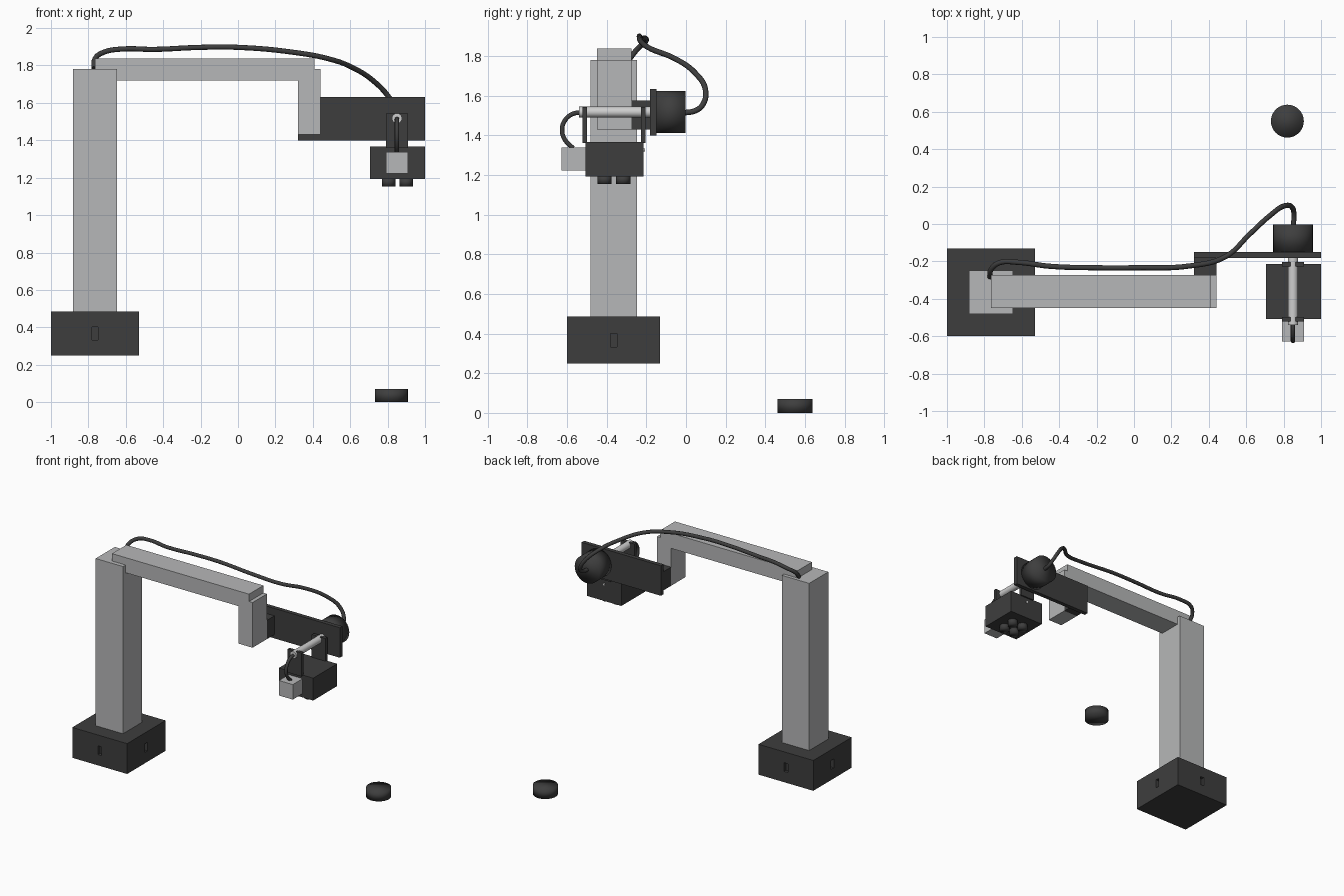
import bpy, math
from mathutils import Vector

if "Cube" in bpy.data.objects:
    bpy.data.objects.remove(bpy.data.objects["Cube"])


def material(name, rgb):
    m = bpy.data.materials.new(name)
    m.diffuse_color = (*rgb, 1)
    m.use_nodes = True
    m.node_tree.nodes["Principled BSDF"].inputs["Base Color"].default_value = m.diffuse_color
    return m


GREY = material("light grey", (0.47, 0.475, 0.48))
DARK = material("charcoal", (0.048, 0.048, 0.048))
STEEL = material("pale steel", (0.62, 0.62, 0.62))


def box(name, x, y, z, mat):
    """Box from (min, max) ranges on each axis."""
    bpy.ops.mesh.primitive_cube_add(size=1, location=[(a + b) / 2 for a, b in (x, y, z)])
    ob = bpy.context.object
    ob.name = name
    ob.scale = [b - a for a, b in (x, y, z)]
    bpy.ops.object.transform_apply(location=False, rotation=False, scale=True)
    ob.data.materials.append(mat)
    return ob


def cylinder(name, start, end, radius, mat, soft=False):
    """Cylinder between two points; soft also smooths over the rims."""
    a, b = Vector(start), Vector(end)
    bpy.ops.mesh.primitive_cylinder_add(vertices=32, radius=radius, depth=(b - a).length,
                                        location=(a + b) / 2)
    ob = bpy.context.object
    ob.name = name
    ob.rotation_euler = (b - a).to_track_quat('Z', 'Y').to_euler()
    ob.data.materials.append(mat)
    if soft:
        bpy.ops.object.shade_smooth()
    else:
        bpy.ops.object.shade_smooth_by_angle()
    return ob


def cable(name, points, radius, mat):
    curve = bpy.data.curves.new(name, 'CURVE')
    curve.dimensions = '3D'
    curve.bevel_depth = radius
    curve.bevel_resolution = 3
    curve.use_fill_caps = True
    curve.resolution_u = 6
    spline = curve.splines.new('BEZIER')
    spline.bezier_points.add(len(points) - 1)
    for bp, p in zip(spline.bezier_points, points):
        bp.co = p
        bp.handle_left_type = bp.handle_right_type = 'AUTO'
    curve.materials.append(mat)
    ob = bpy.data.objects.new(name, curve)
    bpy.context.collection.objects.link(ob)
    return ob


# base block with a shallow slot in each of its four sides
base = box("base", (-1, -0.53), (-0.6, -0.13), (0.25, 0.485), DARK)
cx, cy = -0.765, -0.365
for i in range(4):
    ang = i * math.pi / 2
    cutter = box("slot_cutter", (-0.016, 0.016), (-0.025, 0.025), (-0.034, 0.034), DARK)
    cutter.location = (cx + 0.235 * math.sin(ang), cy - 0.235 * math.cos(ang), 0.367)
    cutter.rotation_euler.z = ang
    cutter.hide_render = True
    cutter.hide_viewport = True
    mod = base.modifiers.new("slot", 'BOOLEAN')
    mod.operation = 'DIFFERENCE'
    mod.object = cutter

# column, horizontal beam and hanging arm
box("column", (-0.882, -0.648), (-0.482, -0.248), (0.485, 1.78), GREY)
box("beam", (-0.765, 0.41), (-0.45, -0.274), (1.72, 1.837), GREY)
box("drop_arm", (0.32, 0.44), (-0.45, -0.274), (1.43, 1.78), GREY)

# motor plate and its spacer
box("plate_spacer", (0.32, 0.44), (-0.274, -0.18), (1.43, 1.575), DARK)
box("motor_plate", (0.32, 1.0), (-0.182, -0.15), (1.40, 1.632), DARK)

# motor and shaft
AX, AZ = 0.85, 1.517
cylinder("motor", (AX, -0.15, AZ), (AX, -0.003, AZ), 0.106, DARK, soft=True)
cylinder("shaft", (AX, -0.54, AZ), (AX, -0.15, AZ), 0.027, STEEL)

# swinging head hung on two brackets
for label, y in (("front", (-0.522, -0.498)), ("back", (-0.228, -0.204))):
    box(label + "_bracket", (0.791, 0.909), y, (1.36, 1.542), DARK)
box("head", (0.705, 1.0), (-0.508, -0.215), (1.193, 1.366), DARK)
for sx in (-1, 1):
    for sy in (-1, 1):
        x, y = 0.852 + sx * 0.047, -0.364 + sy * 0.047
        cylinder("head_foot", (x, y, 1.153), (x, y, 1.2), 0.036, DARK, soft=True)
cylinder("head_pin", (AX, -0.23, 1.325), (AX, -0.208, 1.325), 0.008, STEEL)
box("sensor_cube", (0.791, 0.909), (-0.628, -0.508), (1.222, 1.338), GREY)

# short cable from the shaft end to the cube
cable("sensor_cable", [(AX, -0.53, 1.515), (AX, -0.57, 1.508), (AX, -0.607, 1.48),
                       (AX, -0.625, 1.43), (AX, -0.612, 1.38), (AX, -0.57, 1.335)], 0.012, DARK)

# long cable from the column top to the motor
cable("motor_cable", [(-0.77, -0.285, 1.785), (-0.765, -0.245, 1.835), (-0.72, -0.207, 1.87),
                      (-0.62, -0.205, 1.888), (-0.45, -0.226, 1.886), (-0.2, -0.234, 1.897),
                      (0, -0.234, 1.897), (0.3, -0.224, 1.87), (0.487, -0.176, 1.835),
                      (0.62, -0.053, 1.785), (0.727, 0.045, 1.715), (0.807, 0.098, 1.63),
                      (0.848, 0.085, 1.555), (0.855, 0.05, 1.525), (0.852, -0.01, 1.513)],
      0.014, DARK)

# puck on the floor
cylinder("puck", (0.82, 0.55, 0), (0.82, 0.55, 0.071), 0.088, DARK, soft=True)
